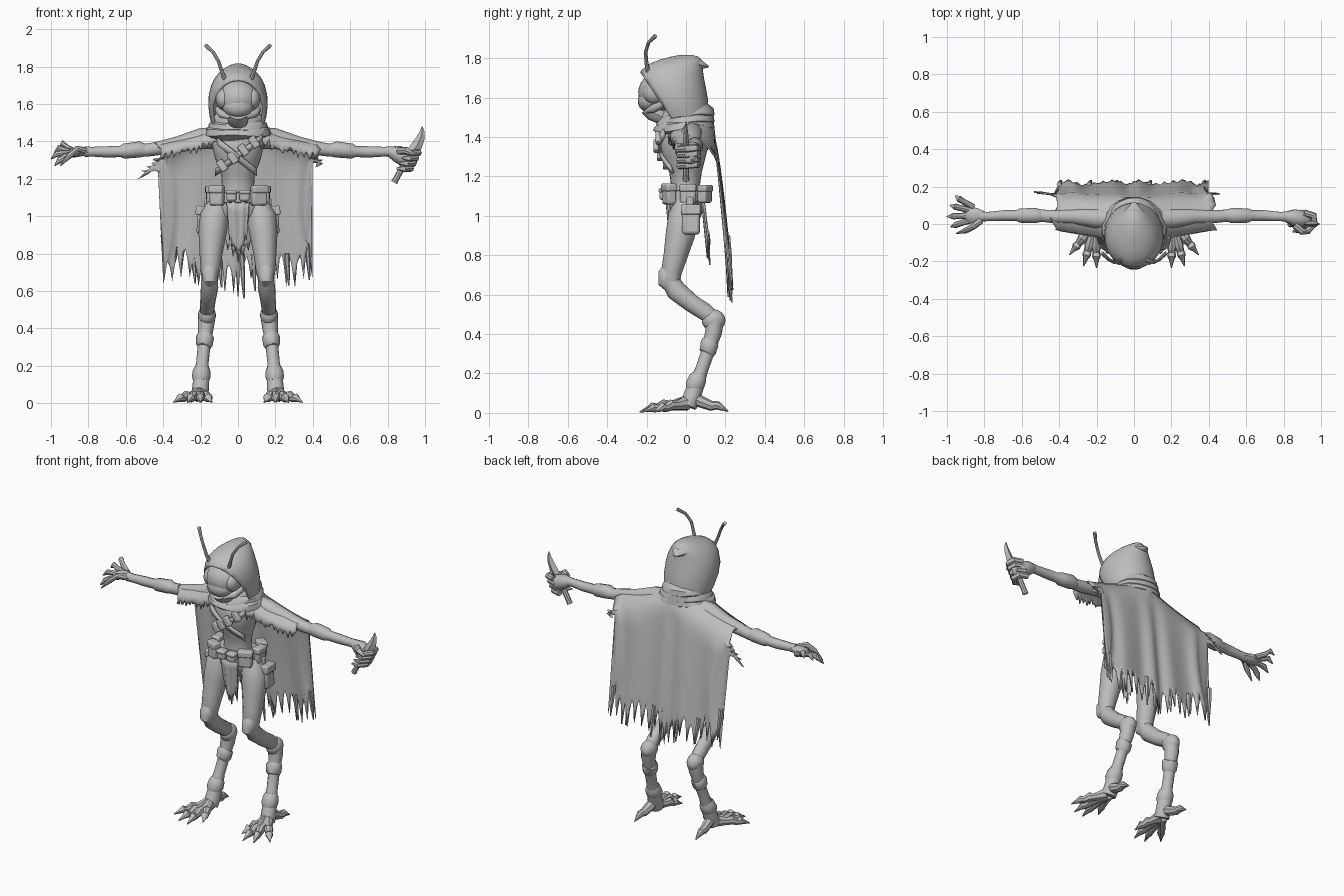
import bpy, bmesh, math, random
from mathutils import Vector

random.seed(4)
grey = bpy.data.materials.new("weathered grey")
grey.diffuse_color = (0.51, 0.51, 0.51, 1)


def finish(name, bm, angle=40, thick=0, bevel=0):
    bmesh.ops.recalc_face_normals(bm, faces=bm.faces)
    me = bpy.data.meshes.new(name)
    bm.to_mesh(me)
    bm.free()
    ob = bpy.data.objects.new(name, me)
    bpy.context.collection.objects.link(ob)
    me.materials.append(grey)
    if thick:
        mod = ob.modifiers.new("thickness", 'SOLIDIFY')
        mod.thickness = thick
        mod.offset = 0
    if bevel:
        mod = ob.modifiers.new("soft edges", 'BEVEL')
        mod.width = bevel
        mod.segments = 2
    bpy.context.view_layer.objects.active = ob
    ob.select_set(True)
    bpy.ops.object.shade_smooth_by_angle(angle=math.radians(angle))
    ob.select_set(False)
    return ob


def skin(bm, rings):
    rows = [[bm.verts.new(p) for p in r] for r in rings]
    n = len(rows[0])
    for a, b in zip(rows, rows[1:]):
        for i in range(n):
            j = (i + 1) % n
            bm.faces.new((a[i], a[j], b[j], b[i]))
    bm.faces.new(rows[0])
    bm.faces.new(rows[-1])


def tube(name, pts, s=1, n=10, flat=1):
    """Round limb through (x, y, z, radius) points; s mirrors x, flat squashes sideways."""
    P = [Vector((s * p[0], p[1], p[2])) for p in pts]
    ref = Vector((0, 1, 0)) if abs((P[-1] - P[0]).normalized().y) < .8 else Vector((0, 0, 1))
    rings = []
    for i, p in enumerate(P):
        t = (P[min(i + 1, len(P) - 1)] - P[max(i - 1, 0)]).normalized()
        u = t.cross(ref).normalized()
        v = u.cross(t)
        r = pts[i][3]
        rings.append([p + r * (math.cos(a) * u * flat + math.sin(a) * v)
                      for a in (2 * math.pi * k / n for k in range(n))])
    bm = bmesh.new()
    skin(bm, rings)
    return finish(name, bm)


def stack(name, rows, n=24, cut=None, thick=0, fold=0, tilt=0):
    """Horizontal sections (z, y front, y back, half width); cut = plane point and normal."""
    rings = []
    for k, (z, yf, yb, w) in enumerate(rows):
        rings.append([Vector((w * math.sin(a) * (1 + fold * math.sin(5 * a + k)),
                              (yf + yb) / 2 - (yb - yf) / 2 * math.cos(a),
                              z + fold * .2 * math.sin(3 * a + 2 * k) - tilt * math.cos(a)))
                      for a in (2 * math.pi * i / n for i in range(n))])
    bm = bmesh.new()
    skin(bm, rings)
    if cut:
        bmesh.ops.bisect_plane(bm, geom=bm.verts[:] + bm.edges[:] + bm.faces[:],
                               plane_co=cut[0], plane_no=cut[1], clear_outer=True)
    return finish(name, bm, thick=thick)


def box(name, c, size, roll=0, yaw=0, bevel=.008):
    bm = bmesh.new()
    bmesh.ops.create_cube(bm, size=1)
    bmesh.ops.scale(bm, vec=size, verts=bm.verts)
    ob = finish(name, bm, bevel=bevel)
    ob.location = c
    ob.rotation_euler = (0, roll, yaw)
    return ob


def ball(name, c, r, rx=0):
    bm = bmesh.new()
    bmesh.ops.create_uvsphere(bm, u_segments=20, v_segments=12, radius=1)
    bmesh.ops.scale(bm, vec=r, verts=bm.verts)
    ob = finish(name, bm)
    ob.location = c
    ob.rotation_euler.x = rx
    return ob


def sheet(name, cols, thick=.008):
    bm = bmesh.new()
    rows = [[bm.verts.new(p) for p in c] for c in cols]
    for a, b in zip(rows, rows[1:]):
        for i in range(len(a) - 1):
            bm.faces.new((a[i], a[i + 1], b[i + 1], b[i]))
    return finish(name, bm, 60, thick=thick)


# Hood, cut open at the face, with a swept-back peak
stack("hood", [(1.47, -.14, .12, .13), (1.53, -.18, .11, .145), (1.59, -.22, .105, .153),
               (1.65, -.235, .095, .15), (1.70, -.235, .085, .137), (1.735, -.222, .08, .12),
               (1.765, -.185, .078, .096), (1.787, -.13, .075, .068), (1.803, -.07, .06, .04), (1.81, -.03, .03, .015)],
      n=36, cut=((0, -.22, 1.715), (0, -.17, -.115)), thick=.012)
tube("hood_peak", [(0, -.04, 1.775, .03), (0, .03, 1.772, .034), (0, .075, 1.766, .024), (0, .115, 1.757, .005)], flat=1.9)

# Insect face: domed front, eyes and jaw parts
ball("face", (0, -.135, 1.63), (.115, .108, .1), .25)
ball("muzzle", (0, -.175, 1.59), (.085, .072, .062), .5)
tube("chin", [(0, -.2, 1.55, .04), (0, -.17, 1.525, .045), (0, -.12, 1.5, .04)], flat=1.3)
for s in (-1, 1):
    ball("eye", (s * .078, -.155, 1.63), (.042, .065, .06), .5)
    tube("mandible", [(.105, -.11, 1.57, .02), (.085, -.165, 1.545, .022), (.04, -.2, 1.53, .012)], s)
    tube("antenna", [(.065, -.19, 1.72, .012), (.085, -.2, 1.77, .01), (.105, -.205, 1.83, .009),
                     (.135, -.19, 1.88, .009), (.172, -.155, 1.913, .011)], s, 8)

# Wrapped scarf, drooping at the front
for i, (z, r) in enumerate([(1.52, .135), (1.485, .155), (1.455, .17)]):
    stack("scarf_wrap", [(z - .035, -r * .75, .12, r * .9), (z - .015, -r * .95 - .005, .145, r * 1.03),
                         (z + .01, -r * .95, .14, r), (z + .035, -r * .75, .11, r * .82)], fold=.03, tilt=.012)

# Torso and pelvis
stack("torso", [(1.05, -.08, .08, .10), (1.15, -.075, .07, .085), (1.22, -.085, .08, .09), (1.30, -.12, .10, .12),
                (1.38, -.135, .12, .14), (1.45, -.11, .12, .14), (1.50, -.06, .09, .08)])
stack("pelvis", [(.96, -.05, .06, .06), (1.02, -.085, .085, .13), (1.08, -.09, .09, .13), (1.12, -.08, .08, .1)])


# Crossed chest straps with pouches
def chest_y(z):
    return -.145 + max(0, 1.36 - z) * .42


for x0, z0, x1, z1 in [(-.12, 1.235, .13, 1.42), (-.11, 1.40, .10, 1.235)]:
    cols = []
    for i in range(9):
        t = i / 8
        x, z = x0 + (x1 - x0) * t, z0 + (z1 - z0) * t
        cols.append([(x, chest_y(z + d) - .003 + 2.2 * x * x, z + d) for d in (-.02, .02)])
    sheet("chest_strap", cols, .015)
for i in range(4):
    x = -.085 + .057 * i
    z = 1.27 + .042 * i
    box("strap_pouch", (x, chest_y(z) - .01 + 2 * x * x, z), (.04, .03, .065), -.63)

# Belt with pouches
stack("belt", [(1.07, -.10, .10, .14), (1.075, -.105, .105, .148), (1.125, -.1, .1, .143), (1.13, -.09, .09, .13)])
for x, y, w, h, a in [(-.112, -.085, .075, .105, -.4), (.112, -.085, .085, .105, .4), (-.035, -.11, .055, .06, 0),
                      (.035, -.11, .055, .06, 0), (.145, .01, .08, .1, 1.5), (-.145, .01, .08, .1, -1.5),
                      (.1, .095, .075, .09, 2.6), (-.1, .095, .075, .09, -2.6)]:
    box("belt_pouch", (x, y, 1.11), (w, .05, h), 0, a, .012)
    box("belt_pouch_flap", (x * 1.02, y * 1.02, 1.11 + h * .32), (w + .006, .055, h * .4), 0, a, .01)
for s in (-1, 1):
    box("thigh_pouch", (s * .19, .025, .975), (.055, .09, .14), s * -.08, 0, .015)
    box("thigh_pouch_flap", (s * .195, .025, 1.03), (.062, .098, .05), s * -.08, 0, .008)
    box("thigh_strap", (s * .17, .02, 1.06), (.02, .035, .07))


# Ragged loincloths, front and back
def loincloth(name, w, y0, y1, zb):
    cols = []
    for i in range(13):
        t = i / 6 - 1
        low = zb + .1 * abs(t)
        tooth = random.uniform(.03, .09) if i % 2 else 0
        cols.append([(w * t * (1 - .25 * k / 5), y0 + (y1 - y0) * k / 5 + .006 * math.sin(i * 1.3),
                      1.08 + (low - 1.08) * k / 5 + (tooth if k == 5 else 0)) for k in range(6)])
    sheet(name, cols)


loincloth("front_loincloth", .06, -.095, -.07, .77)
loincloth("back_loincloth", .11, .085, .115, .75)

# Ragged cape: over the shoulders, down the back, with torn corners
cols = []
N = 76
for i in range(N + 1):
    t = i / N * 2 - 1
    a = abs(t)
    corner = a > .9
    top = 1.53 - .2 * a + .06 * a * a
    front = -.085 + .055 * a
    rag = .025 * math.sin(i * 2.4) + random.uniform(-.02, .02)
    path = [(front - .02 + .02 * a, top - .08 + rag * .8), (front, top - .035), (.03, top), (.10, top - .02), (.14, top - .08)]
    low = .69 + .04 * a + .03 * math.sin(t * 17)
    if corner:
        low = 1.22 + (0 if t < 0 else .06)
    tooth = (-.06, .04, .09, .03)[i % 4] * random.uniform(.6, 1.4) * (.5 if corner else 1)
    if i == N // 2:
        tooth = -.12
    for k in range(1, 13):
        f = k / 12
        z = top - .08 + (low - top + .08) * f + tooth * max(0, f - .8) / .2
        drop = max(0, min(1, (1.4 - z) / .75))
        path.append((.14 + .085 * drop ** .75 + .011 * drop ** .5 * math.sin(t * 15 + math.sin(t * 7)), z))
    col = []
    for k, (y, z) in enumerate(path):
        f = max(0, k - 4) / 12
        x = .42 * t
        if corner:
            x += (.09 if t > 0 else -.09) * (a - .86) / .14 * f * (1 if t < 0 else .2)
        else:
            x *= 1 - .1 * math.sin(f * math.pi) * a + .06 * f
        if a == 1:
            x += .03 * math.sin(k * 2.3)
        col.append((x, y, z))
    cols.append(col)
sheet("cape", cols, .009)

# Thin hanging threads along the hem
for x, z0, z1 in [(.37, .85, .66), (.26, .8, .63), (.08, .8, .6), (.02, .8, .56), (-.1, .8, .62), (-.24, .8, .64), (-.4, .9, .71)]:
    tube("cape_thread", [(x, .212, z0, .014), (x + .006, .222, (z0 + z1) / 2, .012), (x + .012, .232, z1, .004)], 1, 6, 1)

for s in (-1, 1):
    # Arms with wrapped forearms
    tube("upper_arm", [(.10, .03, 1.42, .06), (.2, .03, 1.415, .055), (.32, .04, 1.385, .042),
                       (.44, .04, 1.36, .036), (.5, .045, 1.352, .034)], s)
    tube("forearm", [(.49, .045, 1.352, .032), (.525, .045, 1.357, .043), (.61, .045, 1.348, .04), (.63, .045, 1.346, .03),
                     (.7, .045, 1.344, .03), (.78, .04, 1.345, .026), (.82, .04, 1.345, .028)], s)
    # Digitigrade legs
    tube("thigh", [(.10, 0, 1.07, .06), (.125, -.01, 1.0, .08), (.137, -.03, .9, .074), (.145, -.055, .79, .06),
                   (.148, -.075, .71, .052), (.15, -.075, .65, .042)], s, 12)
    tube("knee_cap", [(.15, -.085, .74, .03), (.15, -.1, .71, .043), (.15, -.1, .66, .043), (.15, -.08, .63, .025)], s)
    tube("shin", [(.15, -.085, .68, .046), (.152, -.05, .62, .052), (.16, .03, .555, .046), (.165, .1, .51, .044),
                  (.165, .14, .475, .04)], s, 12, .9)
    ball("hock", (s * .166, .14, .47), (.048, .06, .055))
    tube("lower_leg", [(.166, .145, .475, .048), (.172, .14, .41, .043), (.18, .115, .32, .034), (.19, .08, .22, .033),
                       (.196, .05, .14, .042), (.2, .03, .08, .045), (.205, .01, .035, .045)], s, 12)
    tube("shin_band", [(.174, .125, .365, .042), (.176, .12, .355, .048), (.18, .11, .31, .044), (.182, .105, .3, .036)], s)
    tube("ankle_band", [(.192, .068, .195, .037), (.194, .06, .175, .047), (.197, .045, .14, .05), (.198, .04, .12, .042)], s)
    # Clawed toes
    for tx, ty in [(.14, -.16), (.20, -.235), (.27, -.225), (.345, -.165)]:
        v = lambda f, z, r: (.205 + (tx - .205) * f, .01 + (ty - .01) * f, z, r)
        tube("front_toe", [v(.05, .05, .038), v(.35, .037, .024), v(.5, .04, .028), v(.65, .025, .02),
                           v(.74, .029, .024), v(.84, .018, .013), v(1, .005, .003)], s, 8)
    tube("back_toe", [(.2, .02, .08, .035), (.21, .08, .055, .03), (.215, .13, .035, .025), (.218, .16, .038, .022),
                      (.22, .215, .008, .003)], s, 8)

# Open clawed hand
tube("open_palm", [(-.80, .04, 1.345, .028), (-.84, .045, 1.345, .042), (-.88, .05, 1.34, .044), (-.9, .05, 1.338, .03)], flat=.6)
for y, x, z in [(.15, -.955, 1.37), (.1, -.985, 1.345), (.04, -1.0, 1.315), (-.015, -.98, 1.28)]:
    y0 = .05 + (y - .05) * .4
    tube("finger", [(-.86, y0, 1.34, .018), ((x - .87) / 2, (y + y0) / 2, (z + 1.36) / 2, .016),
                    ((2 * x - .9) / 3, y * .75 + y0 * .25, z + .02, .017), (x, y, z - .01, .003)], 1, 8)
tube("thumb", [(-.82, .02, 1.35, .02), (-.86, -.015, 1.36, .017), (-.9, -.035, 1.325, .016), (-.95, -.05, 1.27, .003)], 1, 8)

# Fist gripping a curved knife
tube("fist", [(.81, .04, 1.345, .028), (.85, .035, 1.335, .045), (.9, .025, 1.31, .05), (.935, .015, 1.29, .038), (.95, .01, 1.285, .02)])
for i in range(4):
    z = 1.345 - .028 * i
    x = .93 - .014 * i
    tube("gripping_finger", [(x - .02, .06, z, .018), (x + .03, .045, z, .019), (x + .035, 0, z - .005, .019),
                             (x, -.035, z - .008, .017), (x - .04, -.04, z - .005, .005)], 1, 8)
tube("gripping_thumb", [(.86, -.005, 1.35, .02), (.9, -.04, 1.35, .02), (.94, -.045, 1.33, .008)], 1, 8)
tube("knife_handle", [(.835, 0, 1.18, .018), (.845, 0, 1.2, .016), (.89, 0, 1.28, .017), (.93, 0, 1.345, .02)], 1, 8)
tube("knife_blade", [(.925, 0, 1.335, .028), (.955, 0, 1.375, .03), (.977, 0, 1.42, .022), (.985, 0, 1.455, .012),
                     (.985, 0, 1.48, .002)], 1, 4).scale.y = .5
